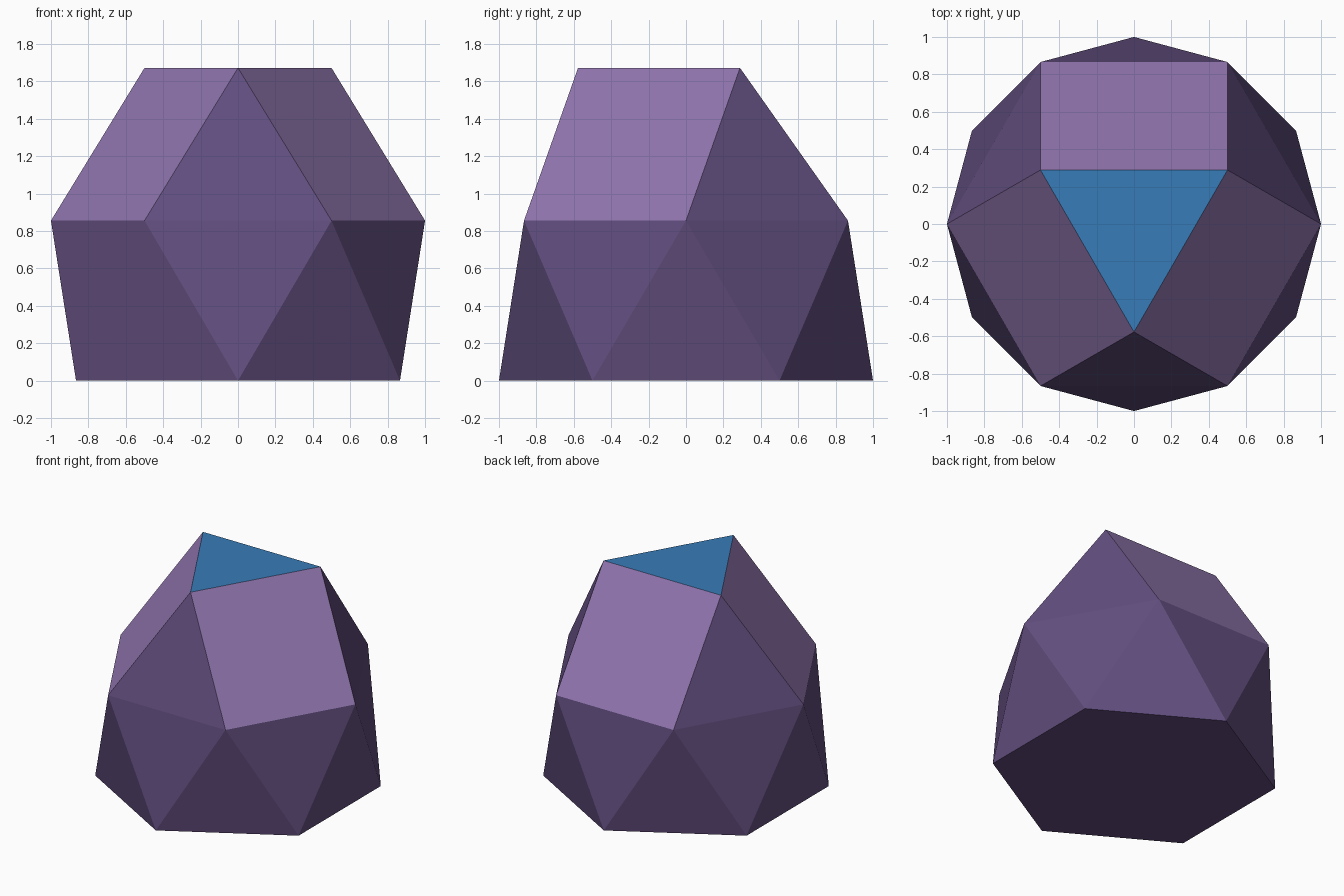
import bpy, bmesh, math

if "Cube" in bpy.data.objects:
    bpy.data.objects.remove(bpy.data.objects["Cube"])


def material(name, rgb):
    m = bpy.data.materials.new(name)
    m.diffuse_color = (*rgb, 1)
    m.use_nodes = True
    m.node_tree.nodes["Principled BSDF"].inputs["Base Color"].default_value = m.diffuse_color
    return m


def ring(bm, count, radius, z, start):
    """Regular polygon of vertices, counter-clockwise from a start angle."""
    return [bm.verts.new((radius * math.cos(math.radians(start) + i * math.tau / count),
                          radius * math.sin(math.radians(start) + i * math.tau / count), z))
            for i in range(count)]


# All edges have length 1: hexagonal antiprism topped by a triangular cupola
MID_Z = math.sqrt(math.sqrt(3) - 1)
TOP_Z = MID_Z + math.sqrt(6) / 3

bm = bmesh.new()
base = ring(bm, 6, 1, 0, 30)
mid = ring(bm, 6, 1, MID_Z, 0)
top = ring(bm, 3, 1 / math.sqrt(3), TOP_Z, 30)

# Base hexagon and top triangle
bm.faces.new(base[::-1])
bm.faces.new(top)

# Band of twelve triangles
for i in range(6):
    bm.faces.new((mid[i], base[i], mid[(i + 1) % 6]))
    bm.faces.new((base[i], base[(i + 1) % 6], mid[(i + 1) % 6]))

# Cupola: alternating triangles and squares
for i in range(3):
    a, b, c = mid[2 * i], mid[2 * i + 1], mid[(2 * i + 2) % 6]
    bm.faces.new((a, b, top[i]))
    bm.faces.new((b, c, top[(i + 1) % 3], top[i]))

bmesh.ops.recalc_face_normals(bm, faces=bm.faces)

# Colour by face shape: light squares, blue flat top, dark remainder
for f in bm.faces:
    if len(f.verts) == 4:
        f.material_index = 1
    elif f.calc_center_median().z > TOP_Z - 0.01:
        f.material_index = 2

mesh = bpy.data.meshes.new("faceted_solid")
bm.to_mesh(mesh)
bm.free()
for m in (material("dark purple", (0.122, 0.076, 0.21)),
          material("light purple", (0.283, 0.181, 0.43)),
          material("blue", (0.038, 0.20, 0.48))):
    mesh.materials.append(m)
bpy.context.collection.objects.link(bpy.data.objects.new("faceted_solid", mesh))
